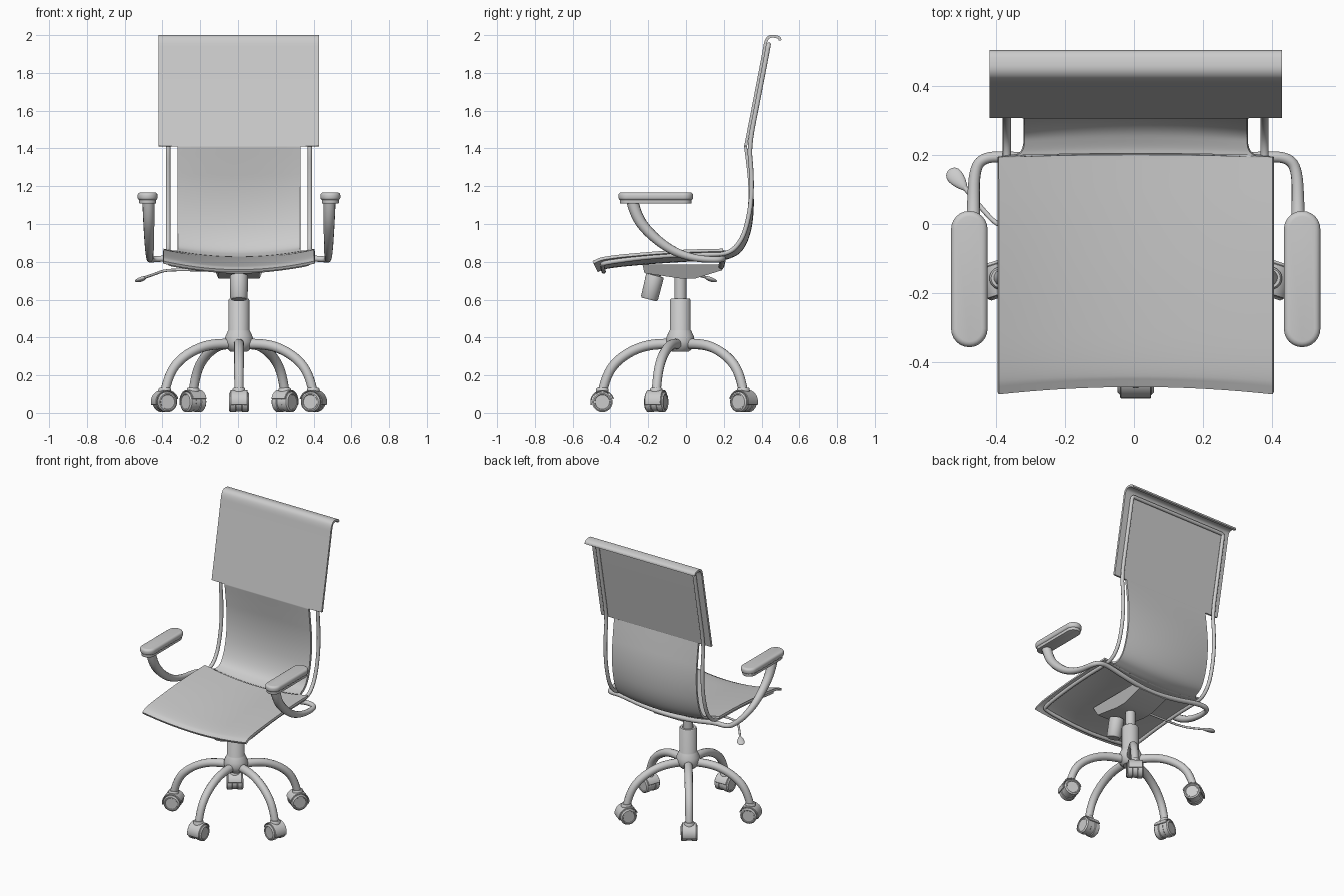
import bpy, bmesh
from math import sin, cos, pi, radians
from mathutils import Matrix, Vector

if "Cube" in bpy.data.objects:
    bpy.data.objects.remove(bpy.data.objects["Cube"])

CX, CY = 0.005, -0.03      # axis of the swivel column
X, Y, Z = Vector((1, 0, 0)), Vector((0, 1, 0)), Vector((0, 0, 1))


def frame(a, b, c, loc):
    m = Matrix((a, b, c)).transposed().to_4x4()
    m.translation = Vector(loc)
    return m


def finish(ob, angle=40):
    bpy.ops.object.select_all(action='DESELECT')
    ob.select_set(True)
    bpy.context.view_layer.objects.active = ob
    if ob.type == 'CURVE':
        bpy.ops.object.convert(target='MESH')
        ob = bpy.context.object
    for m in list(ob.modifiers):
        bpy.ops.object.modifier_apply(modifier=m.name)
    bpy.ops.object.shade_smooth_by_angle(angle=radians(angle))
    return ob


def add(name, bm):
    bmesh.ops.recalc_face_normals(bm, faces=bm.faces)
    me = bpy.data.meshes.new(name)
    bm.to_mesh(me)
    bm.free()
    ob = bpy.data.objects.new(name, me)
    bpy.context.collection.objects.link(ob)
    return ob


def prism(name, pts, depth, mat, bevel=0, segs=3):
    bm = bmesh.new()
    f = bm.faces.new([bm.verts.new((x, y, -depth / 2)) for x, y in pts])
    g = bmesh.ops.extrude_face_region(bm, geom=[f])['geom']
    bmesh.ops.translate(bm, vec=(0, 0, depth), verts=[v for v in g if isinstance(v, bmesh.types.BMVert)])
    bm.transform(mat)
    ob = add(name, bm)
    if bevel:
        b = ob.modifiers.new("bevel", 'BEVEL')
        b.width, b.segments, b.angle_limit = bevel, segs, radians(50)
    return finish(ob)


def lathe(name, prof, mat, n=32):
    bm = bmesh.new()
    vs = [bm.verts.new((r, 0, z)) for r, z in prof]
    es = [bm.edges.new(p) for p in zip(vs, vs[1:])]
    bmesh.ops.spin(bm, geom=vs + es, axis=Z, cent=(0, 0, 0), steps=n, angle=2 * pi)
    bmesh.ops.remove_doubles(bm, verts=bm.verts, dist=1e-5)
    bm.transform(mat)
    return finish(add(name, bm))


def tube(name, pts, r, radii=None, cyclic=False, res=6):
    cu = bpy.data.curves.new(name, 'CURVE')
    cu.dimensions, cu.bevel_depth, cu.bevel_resolution = '3D', r, 4
    cu.use_fill_caps = True
    sp = cu.splines.new('NURBS')
    sp.points.add(len(pts) - 1)
    for i, p in enumerate(pts):
        sp.points[i].co = (*p, 1)
        sp.points[i].radius = radii[i] if radii else 1
    sp.order_u, sp.resolution_u = 3, res
    sp.use_cyclic_u, sp.use_endpoint_u = cyclic, not cyclic
    ob = bpy.data.objects.new(name, cu)
    bpy.context.collection.objects.link(ob)
    return finish(ob, 60)


def chaikin(p, n=3):
    for _ in range(n):
        q = [p[0]]
        for a, b in zip(p, p[1:]):
            q += [tuple(.75 * s + .25 * t for s, t in zip(a, b)), tuple(.25 * s + .75 * t for s, t in zip(a, b))]
        p = q + [p[-1]]
    return p


# one continuous sling: rows are (y, z, half width, sag)
seat = [(-.492, .797, .4, .05), (-.44, .822, .4, .05), (-.2, .845, .4, .05), (0, .858, .4, .05), (.195, .862, .4, .045)]
lower = [(.198, .863, .345, .045), (.215, .866, .325, .045), (.265, .885, .325, .04), (.305, .97, .325, .035),
         (.328, 1.08, .325, .025), (.334, 1.2, .325, .015), (.325, 1.32, .325, .005), (.315, 1.41, .325, 0)]
upper = [(.3155, 1.412, .425, 0), (.36, 1.64, .425, 0), (.41, 1.9, .425, 0), (.423, 1.975, .425, 0),
         (.445, 1.995, .425, 0), (.475, 1.993, .425, 0), (.496, 1.985, .425, 0), (.498, 1.972, .425, 0)]
rows = chaikin(seat) + chaikin(lower) + chaikin(upper)
bm = bmesh.new()
N, grid = 20, []
for i, (y, z, w, s) in enumerate(rows):
    a, b = rows[max(i - 1, 0)], rows[min(i + 1, len(rows) - 1)]
    t = Vector((b[0] - a[0], b[1] - a[1])).normalized()
    line = []
    for j in range(N + 1):
        x = w * (2 * j / N - 1)
        d = s * (1 - (x / .4) ** 2)
        line.append(bm.verts.new((CX + x, y + t.y * d, z - t.x * d)))
    grid.append(line)
for r0, r1 in zip(grid, grid[1:]):
    for j in range(N):
        bm.faces.new((r0[j], r0[j + 1], r1[j + 1], r1[j]))
sling = add("seat_and_back_sling", bm)
so = sling.modifiers.new("thickness", 'SOLIDIFY')
so.thickness, so.offset = .015, 0
finish(sling, 50)

# closed rod frame behind the sling
half = [(.2, -.44, .762), (.35, -.445, .785), (.375, -.43, .795), (.375, -.2, .826), (.375, 0, .838), (.375, .14, .838),
        (.375, .23, .845), (.375, .29, .905), (.375, .325, 1.0), (.375, .347, 1.13), (.375, .347, 1.28),
        (.375, .333, 1.41), (.375, .38, 1.65), (.375, .43, 1.91), (.375, .437, 1.95), (.34, .437, 1.95)]
loop = [(0, -.435, .745)] + half + [(-x, y, z) for x, y, z in reversed(half)]
tube("rod_frame", [(x + CX, y, z) for x, y, z in loop], .012, cyclic=True)

# armrest bar running under the seat, with its two pads
arm = [(.48, -.285, 1.125), (.478, -.265, 1.04), (.476, -.19, .945), (.474, -.08, .86), (.472, .04, .818),
       (.47, .16, .81), (.44, .195, .815), (.37, .195, .818), (.2, .19, .785)]
rad = [2, 1.9, 1.7, 1.45, 1.2, 1, 1, 1, 1]
bar = arm + [(0, .18, .768)] + [(-x, y, z) for x, y, z in reversed(arm)]
tube("armrest_bar", [(x + CX, y, z) for x, y, z in bar], .016, rad + [1] + rad[::-1])


def stadium(r, l, n=12):
    return [(r * cos(k * pi / n + s), r * 1.0 * sin(k * pi / n + s) + (l - r) * (1 if s == 0 else -1))
            for s in (0, pi) for k in range(n + 1)]


for side, sx in (("left", -1), ("right", 1)):
    cx = CX + sx * .484
    prism(side + "_armrest_pad", stadium(.053, .198), .042, Matrix.Translation((cx, -.16, 1.146)), .016, 4)
    prism(side + "_armrest_base", stadium(.045, .19), .03, Matrix.Translation((cx, -.16, 1.123)), .005, 2)

# tilt mechanism under the seat
mech = prism("tilt_mechanism", [(-.23, .785), (-.22, .74), (-.03, .712), (.05, .712), (.19, .755), (.19, .785)],
             .28, frame(Y, Z, X, (CX, 0, 0)))
for v in mech.data.vertices:
    if v.co.z < .76:
        v.co.x = CX + (v.co.x - CX) * .78

# tension knob, tilted forward
axis = Vector((0, -.24, -.97)).normalized()
lathe("tension_knob", [(0, -.03), (.03, -.03), (.03, 0), (.046, .003), (.048, .01), (.046, .125), (.04, .133), (0, .133)],
      frame(X, axis.cross(X), axis, (CX, -.163, .73)), 24)

# height lever with paddle
tube("height_lever", [(-.08, -.02, .755), (-.3, -.02, .758), (-.39, -.01, .755), (-.44, .04, .735), (-.5, .115, .715)], .007)
d = Vector((-.62, .72, -.3)).normalized()
s = d.cross(Z).normalized()
bm = bmesh.new()
bmesh.ops.create_uvsphere(bm, u_segments=20, v_segments=12, radius=1)
for v in bm.verts:
    k = 1 + .45 * v.co.x
    v.co = Vector((v.co.x * .042, v.co.y * .022 * k, v.co.z * .011))
bm.transform(frame(d, s, d.cross(s), (-.512, .128, .708)))
finish(add("lever_paddle", bm))

# swivel column and hub
base = Matrix.Translation((CX, CY, 0))
lathe("hub_and_column", [(0, .325), (.045, .325), (.068, .345), (.077, .375), (.072, .405), (.058, .435), (.055, .44),
                         (.055, .598), (.05, .605), (.036, .605), (.034, .595), (.032, .595), (.032, .73), (0, .73)], base)

# five legs with twin-wheel casters
R, H = .413, .058
hood = [(.064 * cos(radians(a)), .064 * sin(radians(a))) for a in range(-15, 166, 12)]
hood += [(x * .89, y * .89) for x, y in reversed(hood)]
web = [(.05 * cos(k * pi / 12), .05 * sin(k * pi / 12)) for k in range(24)]
wheel = [(0, -.021), (.046, -.021), (.054, -.014), (.054, .014), (.046, .021), (.04, .021), (.038, .018), (0, .018)]
for i in range(5):
    a = radians(-90 + 72 * i)
    out = Vector((cos(a), sin(a), 0))
    tan = out.cross(Z)
    c = Vector((CX, CY, 0))
    n = str(i + 1)
    path = [(.04, .365), (.13, .368), (.24, .34), (.34, .275), (.395, .19), (R, .11)]
    tube("leg_" + n, [c + out * r + Z * z for r, z in path], .026, [1.05, 1.05, 1, 1, .95, .95])
    at = c + out * R + Z * H
    prism("caster_hood_" + n, hood, .09, frame(out, Z, tan, at), .002, 1)
    prism("caster_web_" + n, web, .03, frame(out, Z, tan, at))
    lathe("caster_collar_" + n, [(0, .1), (.033, .1), (.033, .128), (.028, .134), (0, .134)],
          Matrix.Translation(c + out * R), 20)
    for sgn in (-1, 1):
        w = tan * sgn
        lathe("caster_wheel_%s_%s" % (n, "a" if sgn < 0 else "b"), wheel,
              frame(out, w.cross(out), w, at + w * .032), 28)
